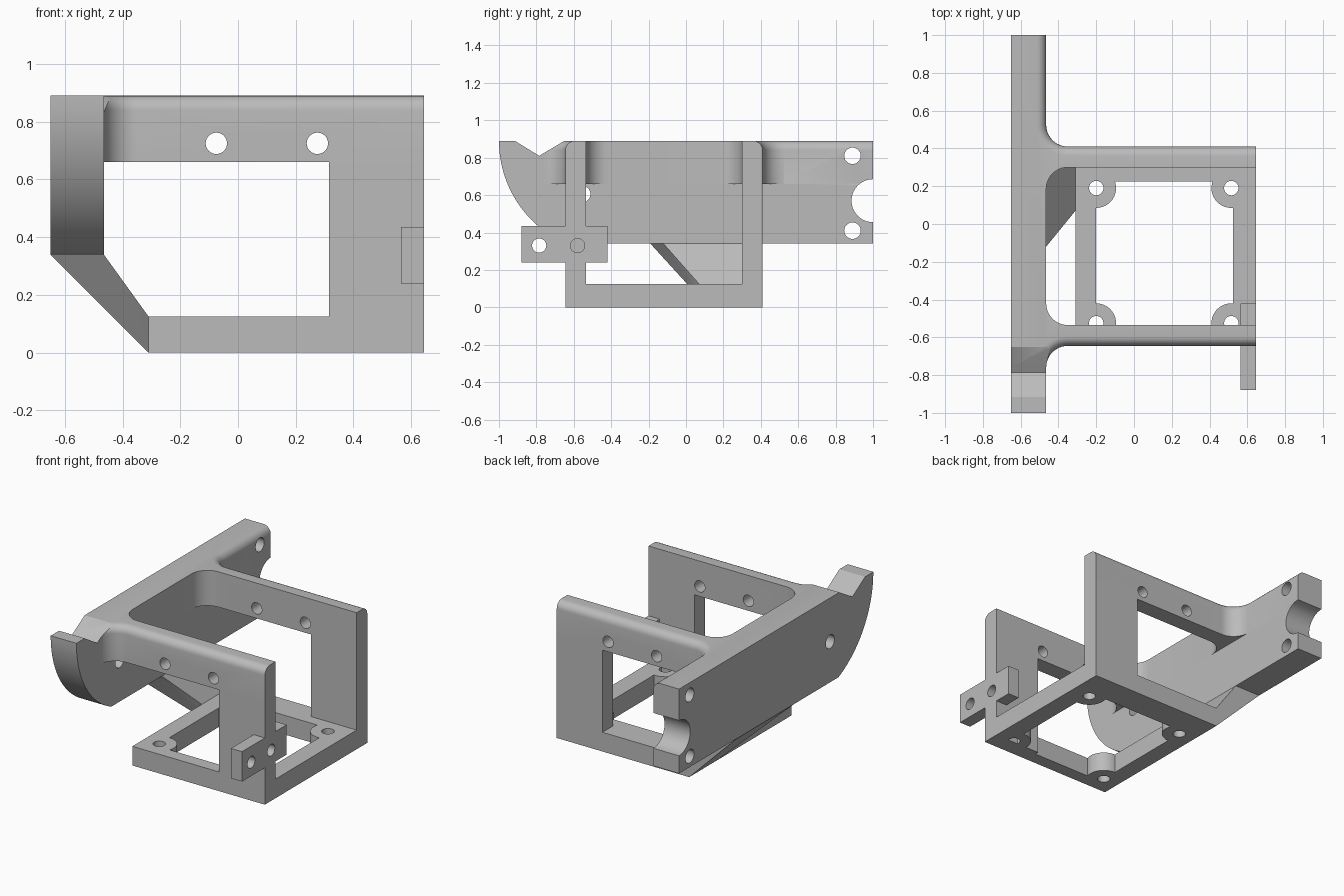
import bpy, bmesh, math
from mathutils import Matrix, Vector

cube = bpy.data.objects.get("Cube")
if cube:
    bpy.data.objects.remove(cube, do_unlink=True)

grey = bpy.data.materials.new("light_grey")
grey.use_nodes = True
colour = (0.5, 0.5, 0.5, 1)
grey.diffuse_color = colour
grey.node_tree.nodes["Principled BSDF"].inputs["Base Color"].default_value = colour


def finish(name, bm):
    bmesh.ops.recalc_face_normals(bm, faces=bm.faces)
    mesh = bpy.data.meshes.new(name)
    bm.to_mesh(mesh)
    bm.free()
    mesh.materials.append(grey)
    ob = bpy.data.objects.new(name, mesh)
    bpy.context.collection.objects.link(ob)
    return ob


def prism_mesh(points, vector):
    bm = bmesh.new()
    face = bm.faces.new([bm.verts.new(p) for p in points])
    new = bmesh.ops.extrude_face_region(bm, geom=[face])["geom"]
    bmesh.ops.translate(bm, vec=vector, verts=[v for v in new if isinstance(v, bmesh.types.BMVert)])
    return bm


def box(name, x0, x1, y0, y1, z0, z1):
    pts = [(x0, y0, z0), (x1, y0, z0), (x1, y1, z0), (x0, y1, z0)]
    return finish(name, prism_mesh(pts, (0, 0, z1 - z0)))


def side_prism(name, yz, x0, x1):
    return finish(name, prism_mesh([(x0, y, z) for y, z in yz], (x1 - x0, 0, 0)))


def rod(name, axis, centre, radius, length):
    bm = bmesh.new()
    turn = Vector((0, 0, 1)).rotation_difference(Vector(axis)).to_matrix().to_4x4()
    bmesh.ops.create_cone(bm, cap_ends=True, segments=40, radius1=radius, radius2=radius,
                          depth=length, matrix=Matrix.Translation(centre) @ turn)
    return finish(name, bm)


def combine(ob, other, operation):
    other.hide_render = True
    mod = ob.modifiers.new(operation.lower(), "BOOLEAN")
    mod.operation, mod.solver, mod.object = operation, "EXACT", other
    bpy.context.view_layer.objects.active = ob
    bpy.ops.object.modifier_apply(modifier=mod.name)
    bpy.data.objects.remove(other, do_unlink=True)


def add(ob, other):
    combine(ob, other, "UNION")


def cut(ob, other):
    combine(ob, other, "DIFFERENCE")


def arc(cx, cy, r, start, end, steps=12):
    angles = [math.radians(start + (end - start) * i / steps) for i in range(steps + 1)]
    return [(cx + r * math.cos(a), cy + r * math.sin(a)) for a in angles]


LEFT, RIGHT, PLATE = -0.65, 0.645, -0.465
FRONT, FRONT_IN, BACK_IN, BACK = -0.645, -0.535, 0.30, 0.41
TOP, BAND, FLOOR, PLATE_Z = 0.89, 0.66, 0.125, 0.34
R = 0.115
cx = PLATE + R

# Upper band: strip of the plate and both arms, with filleted corners
outline = [(LEFT, FRONT - R), *arc(cx, FRONT - R, R, 180, 90), (RIGHT, FRONT), (RIGHT, FRONT_IN),
           *arc(cx, FRONT_IN + R, R, 270, 180), *arc(cx, BACK_IN - R, R, 180, 90),
           (RIGHT, BACK_IN), (RIGHT, BACK), *arc(cx, BACK + R, R, 270, 180), (PLATE, 1), (LEFT, 1)]
bm = prism_mesh([(x, y, BAND) for x, y in outline], (0, 0, TOP - BAND))
e = 0.001


def on_outer_rim(v):
    return v.co.z > TOP - e and v.co.x > PLATE - e and (v.co.y > BACK - e or v.co.y < FRONT + e)


rim = [ed for ed in bm.edges if all(on_outer_rim(v) for v in ed.verts)]
bmesh.ops.bevel(bm, geom=rim, offset=0.05, segments=6, profile=0.5, affect="EDGES", clamp_overlap=False)
bracket = finish("mounting_bracket", bm)

# Lower side plate with its round front end
drop = math.degrees(math.asin((TOP - PLATE_Z) / 0.6))
profile = [*arc(-0.4, TOP, 0.6, 180, 180 + drop, 24), (1, PLATE_Z), (1, BAND),
           (FRONT - R, BAND), (FRONT - R, TOP)]
add(bracket, side_prism("side_plate", profile, LEFT, PLATE))

# Base frame with four screw bosses
base = box("base_frame", -0.31, RIGHT, FRONT, BACK, 0, FLOOR)
cut(base, box("base_opening", -0.2, 0.525, -0.56, 0.225, -0.1, 0.3))
screws = [(x, y) for x in (-0.2, 0.515) for y in (-0.525, 0.19)]
for x, y in screws:
    add(base, rod("boss", (0, 0, 1), (x, y, FLOOR / 2), 0.105, FLOOR))
for x, y in screws:
    cut(base, rod("screw_hole", (0, 0, 1), (x, y, FLOOR / 2), 0.038, 0.4))
add(bracket, base)

# Columns joining the arms to the base
for y0, y1 in ((FRONT, FRONT_IN), (BACK_IN, BACK)):
    add(bracket, box("column", 0.315, RIGHT, y0, y1, 0, BAND))

# Sloping gusset between plate and base
bm = bmesh.new()
for x, z, y in ((LEFT, PLATE_Z, -0.19), (PLATE, PLATE_Z, -0.12), (-0.31, FLOOR, 0.07), (-0.31, 0, 0.12)):
    bm.verts.new((x, y, z))
    bm.verts.new((x, BACK, z))
bmesh.ops.convex_hull(bm, input=bm.verts)
add(bracket, finish("gusset", bm))

# Small tab on the front column
add(bracket, box("tab", 0.565, RIGHT, -0.88, -0.42, 0.24, 0.435))
cut(bracket, rod("tab_hole", (1, 0, 0), (0.6, -0.785, 0.33), 0.038, 0.3))
cut(bracket, rod("tab_blind_hole", (1, 0, 0), (0.6, -0.58, 0.33), 0.038, 0.3))

# V notch, plate holes and half-round cutout
notch = [(-0.65, TOP), (-0.785, 0.81), (-0.915, TOP), (-0.915, 1), (-0.65, 1)]
cut(bracket, side_prism("notch", notch, -0.8, -0.3))
for y, z, r in ((0.89, 0.81, 0.044), (0.89, 0.41, 0.044), (-0.555, 0.605, 0.044), (1, 0.57, R)):
    cut(bracket, rod("plate_hole", (1, 0, 0), (-0.56, y, z), r, 0.24))

# Holes through both arms
for x in (-0.075, 0.275):
    cut(bracket, rod("arm_hole", (0, 1, 0), (x, -0.1, 0.725), 0.037, 1.4))

bpy.ops.object.select_all(action="DESELECT")
bracket.select_set(True)
bpy.context.view_layer.objects.active = bracket
bpy.ops.object.shade_smooth_by_angle(angle=math.radians(30))
